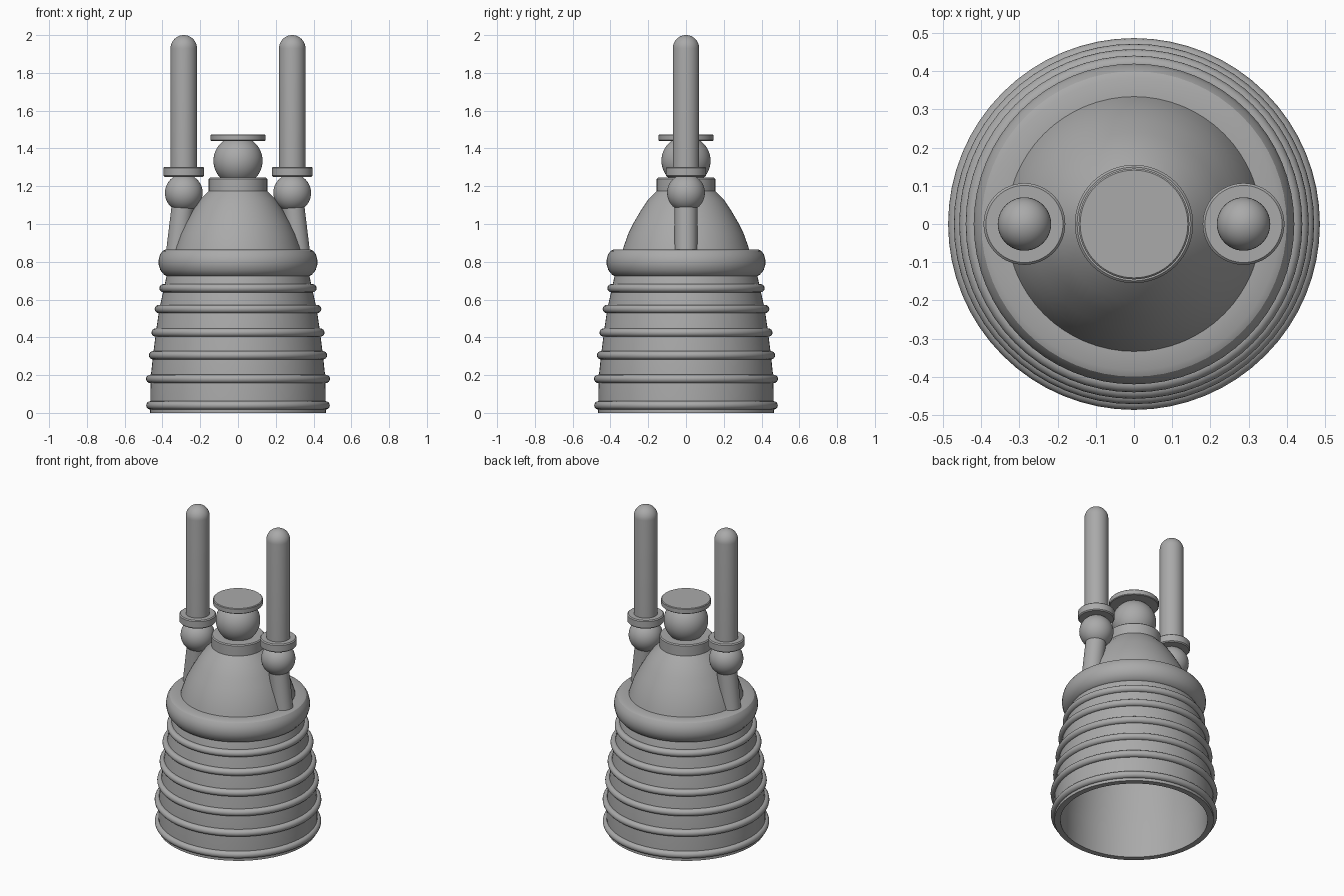
import bpy, math
from mathutils import Vector

cube = bpy.data.objects.get("Cube")
if cube:
    bpy.data.objects.remove(cube, do_unlink=True)

grey = bpy.data.materials.new("plain grey")
grey.use_nodes = True
colour = (0.4, 0.4, 0.4, 1)
grey.diffuse_color = colour
grey.node_tree.nodes["Principled BSDF"].inputs["Base Color"].default_value = colour


def finish(name, angle=30):
    ob = bpy.context.object
    ob.name = name
    ob.data.materials.clear()
    ob.data.materials.append(grey)
    bpy.ops.object.shade_smooth_by_angle(angle=math.radians(angle))
    return ob


def lathe(name, profile, x=0, closed=False, sides=64):
    """Turn a list of (radius, height) points around a vertical axis."""
    verts, faces = [], []
    for r, z in profile:
        for i in range(sides):
            a = 2 * math.pi * i / sides
            verts.append((r * math.cos(a), r * math.sin(a), z))
    n = len(profile)
    for j in range(n if closed else n - 1):
        k = (j + 1) % n
        for i in range(sides):
            m = (i + 1) % sides
            faces.append((j * sides + i, j * sides + m, k * sides + m, k * sides + i))
    if not closed:
        faces.append(tuple(reversed(range(sides))))
        faces.append(tuple(range((n - 1) * sides, n * sides)))
    mesh = bpy.data.meshes.new(name)
    mesh.from_pydata(verts, [], faces)
    ob = bpy.data.objects.new(name, mesh)
    bpy.context.collection.objects.link(ob)
    bpy.ops.object.select_all(action="DESELECT")
    ob.select_set(True)
    bpy.context.view_layer.objects.active = ob
    ob.location.x = x
    return finish(name)


def disc(name, radius, low, high, x=0, bevel=0.006):
    return lathe(name, [(radius - bevel, low), (radius, low + bevel),
                        (radius, high - bevel), (radius - bevel, high)], x)


def ball(name, radius, x, z):
    bpy.ops.mesh.primitive_uv_sphere_add(segments=48, ring_count=24, radius=radius, location=(x, 0, z))
    return finish(name)


# Hollow skirt and dome, outside going up and inside coming down
outer = [(0.465, 0), (0.463, 0.18), (0.45, 0.305), (0.435, 0.425),
         (0.417, 0.55), (0.39, 0.67), (0.375, 0.74), (0.34, 0.84),
         (0.33, 0.88), (0.305, 0.95), (0.275, 1.01), (0.24, 1.07),
         (0.2, 1.13), (0.155, 1.175)]
inner = [(r - 0.035, z) for r, z in reversed(outer)]
lathe("body_shell", outer + inner, closed=True)

# Rolled hoops around the skirt
for i, (r, z) in enumerate([(0.464, 0.04), (0.465, 0.18), (0.45, 0.305),
                            (0.436, 0.425), (0.419, 0.55), (0.394, 0.66)]):
    bpy.ops.mesh.primitive_torus_add(major_radius=r, minor_radius=0.022, major_segments=64,
                                     minor_segments=16, location=(0, 0, z))
    finish(f"hoop_{i + 1}")

# Heavy collar between skirt and dome
lathe("collar", [(0.37, 0.72), (0.39, 0.73), (0.411, 0.755), (0.42, 0.785), (0.42, 0.81),
                 (0.413, 0.838), (0.4, 0.857), (0.383, 0.865), (0.325, 0.865), (0.335, 0.72)],
      closed=True)

# Neck, head ball and flat cap
disc("neck", 0.155, 1.165, 1.245)
ball("head_ball", 0.13, 0, 1.335)
disc("cap", 0.145, 1.44, 1.475, bevel=0.004)

# Two arms, each with a strut, ball joint, flange and upright rod
for side, s in (("left", 1), ("right", -1)):
    x = 0.287 * s
    foot, top = Vector((0.327 * s, 0, 0.8)), Vector((x, 0, 1.13))
    axis = top - foot
    bpy.ops.mesh.primitive_cylinder_add(vertices=32, radius=0.06, depth=axis.length,
                                        location=(foot + top) / 2,
                                        rotation=axis.to_track_quat("Z", "Y").to_euler())
    finish(f"{side}_strut")
    ball(f"{side}_joint", 0.1, x, 1.165)
    disc(f"{side}_flange", 0.107, 1.25, 1.303, x)
    tip = [(0.07 * math.cos(a), 1.93 + 0.07 * math.sin(a))
           for a in (math.pi / 2 * k / 10 for k in range(10))]
    lathe(f"{side}_rod", [(0.07, 1.28)] + tip + [(0.002, 2.0)], x, sides=40)
